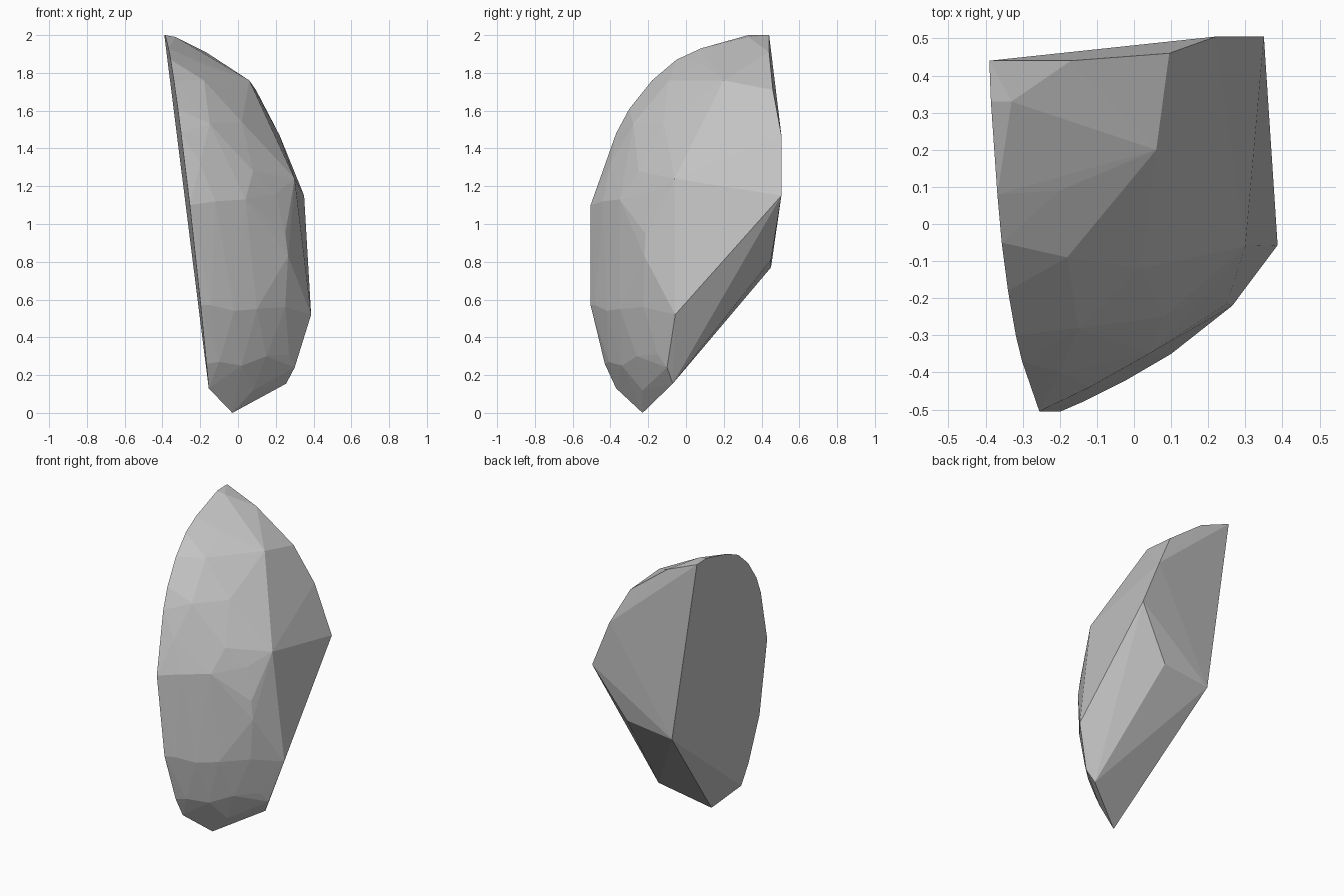
import bpy
import bmesh

# Flat sheared left side: outline as (y, z); x follows the slope of the cut
rim = [(0.44, 2.0), (0.33, 2.0), (0.08, 1.93), (-0.05, 1.87), (-0.18, 1.76),
       (-0.30, 1.61), (-0.37, 1.48), (-0.505, 1.10), (-0.505, 0.57),
       (-0.43, 0.26), (-0.37, 0.13)]
left_cut = [(-0.1555 - 0.1086 * z - 0.0394 * y, y, z) for y, z in rim]

# Broken back and underside corners
back = [(-0.17, 0.44, 1.91), (0.095, 0.46, 1.71), (0.22, 0.505, 1.47),
        (0.35, 0.505, 1.15), (0.13, 0.45, 0.81), (-0.21, 0.45, 0.77),
        (-0.03, -0.23, 0.0), (0.255, -0.07, 0.155)]

# Rounded crown
crown = [(0.06, 0.20, 1.76), (0.02, 0.08, 1.70), (0.16, 0.07, 1.50),
         (0.30, -0.06, 1.24), (-0.20, 0.09, 1.85), (-0.18, -0.09, 1.76),
         (0.02, -0.12, 1.54), (-0.15, -0.28, 1.53), (0.08, -0.25, 1.28),
         (-0.20, -0.40, 1.32), (0.20, -0.19, 1.16), (-0.33, 0.33, 1.99)]

# Upright front band and chipped foot
front = [(-0.12, -0.44, 1.12), (0.04, -0.35, 1.13), (0.25, -0.215, 0.95),
         (0.265, -0.22, 0.83), (-0.14, -0.48, 0.57), (-0.02, -0.42, 0.54),
         (0.10, -0.35, 0.55), (0.25, -0.225, 0.56), (0.387, -0.057, 0.52)]
foot = [(-0.10, -0.41, 0.27), (0.02, -0.34, 0.25), (0.15, -0.26, 0.30),
        (0.27, -0.15, 0.31), (0.30, -0.10, 0.24), (0.08, -0.23, 0.12)]

# Wrap all corners in one faceted shell
bm = bmesh.new()
for co in left_cut + back + crown + front + foot:
    bm.verts.new(co)
hull = bmesh.ops.convex_hull(bm, input=bm.verts)
unused = {g for g in hull["geom_interior"] + hull["geom_unused"]
          if isinstance(g, bmesh.types.BMVert)}
bmesh.ops.delete(bm, geom=list(unused), context='VERTS')
bmesh.ops.recalc_face_normals(bm, faces=bm.faces)

mesh = bpy.data.meshes.new("rock_shard")
bm.to_mesh(mesh)
bm.free()

# Plain stone colour
stone = bpy.data.materials.new("stone_grey")
stone.diffuse_color = (0.55, 0.55, 0.55, 1.0)
mesh.materials.append(stone)

rock = bpy.data.objects.new("rock_shard", mesh)
bpy.context.collection.objects.link(rock)
